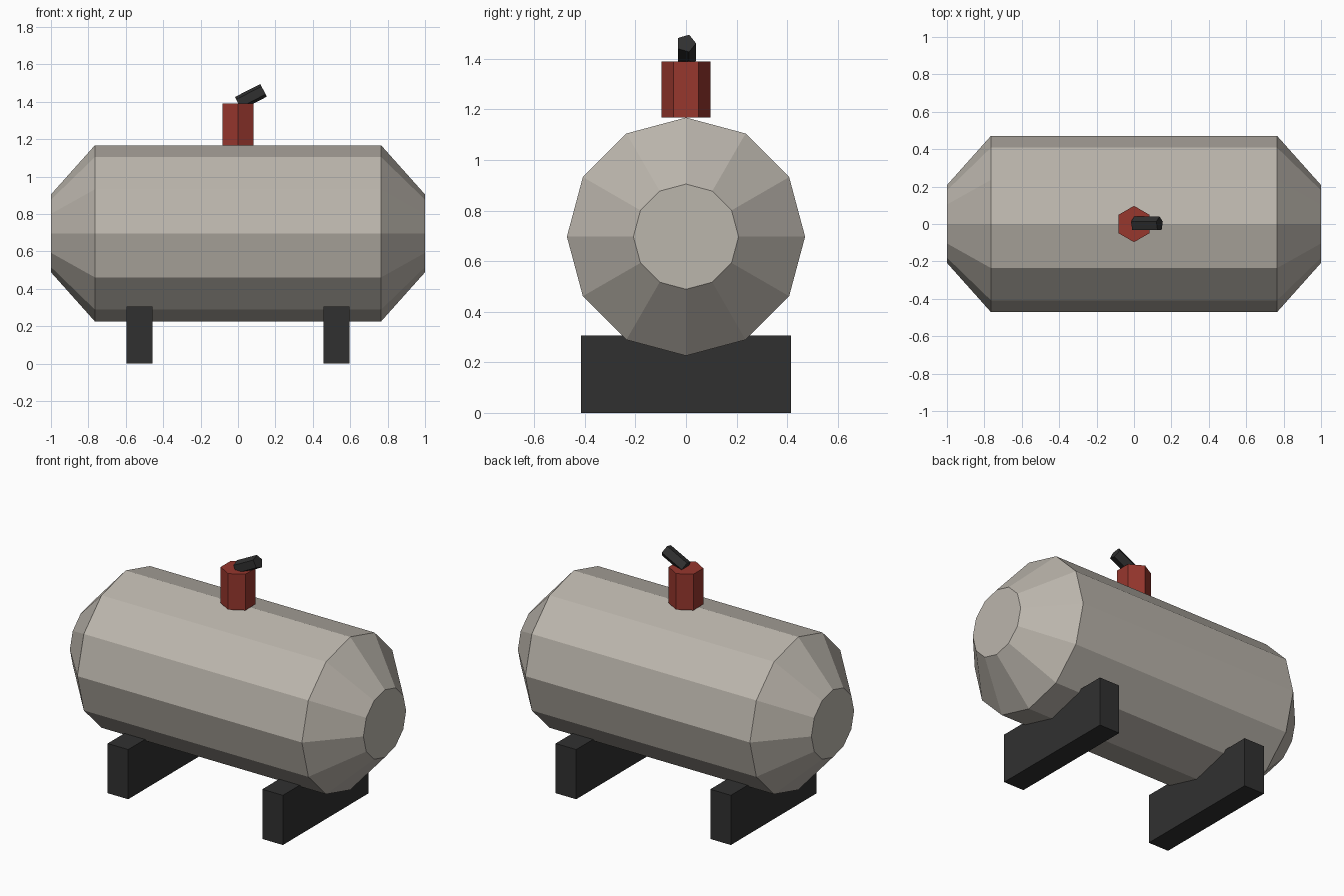
import bpy
import bmesh
from math import sin, cos, pi, radians
from mathutils import Matrix

cube = bpy.data.objects.get("Cube")
if cube:
    bpy.data.objects.remove(cube, do_unlink=True)


def make_material(name, rgb):
    mat = bpy.data.materials.new(name)
    mat.use_nodes = True
    colour = (*rgb, 1.0)
    mat.diffuse_color = colour
    mat.node_tree.nodes["Principled BSDF"].inputs["Base Color"].default_value = colour
    return mat


tank_grey = make_material("warm grey paint", (0.50, 0.465, 0.415))
valve_red = make_material("red paint", (0.31, 0.038, 0.027))
dark_metal = make_material("dark metal", (0.03, 0.03, 0.03))


def finish(name, bm, mat, matrix=Matrix()):
    bmesh.ops.recalc_face_normals(bm, faces=bm.faces)
    mesh = bpy.data.meshes.new(name)
    bm.to_mesh(mesh)
    bm.free()
    mesh.materials.append(mat)
    obj = bpy.data.objects.new(name, mesh)
    obj.matrix_world = matrix
    bpy.context.collection.objects.link(obj)
    return obj


def lathe(name, profile, sides, mat, matrix):
    """Flat-sided solid around local x; profile lists (x, radius). First corner points to +y."""
    bm = bmesh.new()
    rings = []
    for x, r in profile:
        angles = [2 * pi * i / sides for i in range(sides)]
        rings.append([bm.verts.new((x, r * cos(a), r * sin(a))) for a in angles])
    for a, b in zip(rings, rings[1:]):
        for i in range(sides):
            j = (i + 1) % sides
            bm.faces.new((a[i], a[j], b[j], b[i]))
    bm.faces.new(rings[0])
    bm.faces.new(rings[-1])
    return finish(name, bm, mat, matrix)


def box(name, size, centre, mat):
    bm = bmesh.new()
    bmesh.ops.create_cube(bm, size=1)
    bmesh.ops.scale(bm, vec=size, verts=bm.verts)
    return finish(name, bm, mat, Matrix.Translation(centre))


# Tank body with tapered ends
lathe("tank", [(-1, 0.208), (-0.765, 0.471), (0.765, 0.471), (1, 0.208)], 12,
      tank_grey, Matrix.Translation((0, 0, 0.697)))

# Support feet
for side, label in ((-1, "right"), (1, "left")):
    box(label + "_foot", (0.14, 0.832, 0.306), (side * 0.527, 0, 0.153), dark_metal)

# Hexagonal valve standing on the tank
lathe("valve", [(0, 0.097), (0.222, 0.097)], 6, valve_red,
      Matrix.Translation((0, 0, 1.168)) @ Matrix.Rotation(-pi / 2, 4, "Y"))

# Tilted five-sided valve handle
lathe("valve_handle", [(-0.076, 0.04), (0.076, 0.04)], 5, dark_metal,
      Matrix.Translation((0.069, 0, 1.427)) @ Matrix.Rotation(radians(-27), 4, "Y"))
